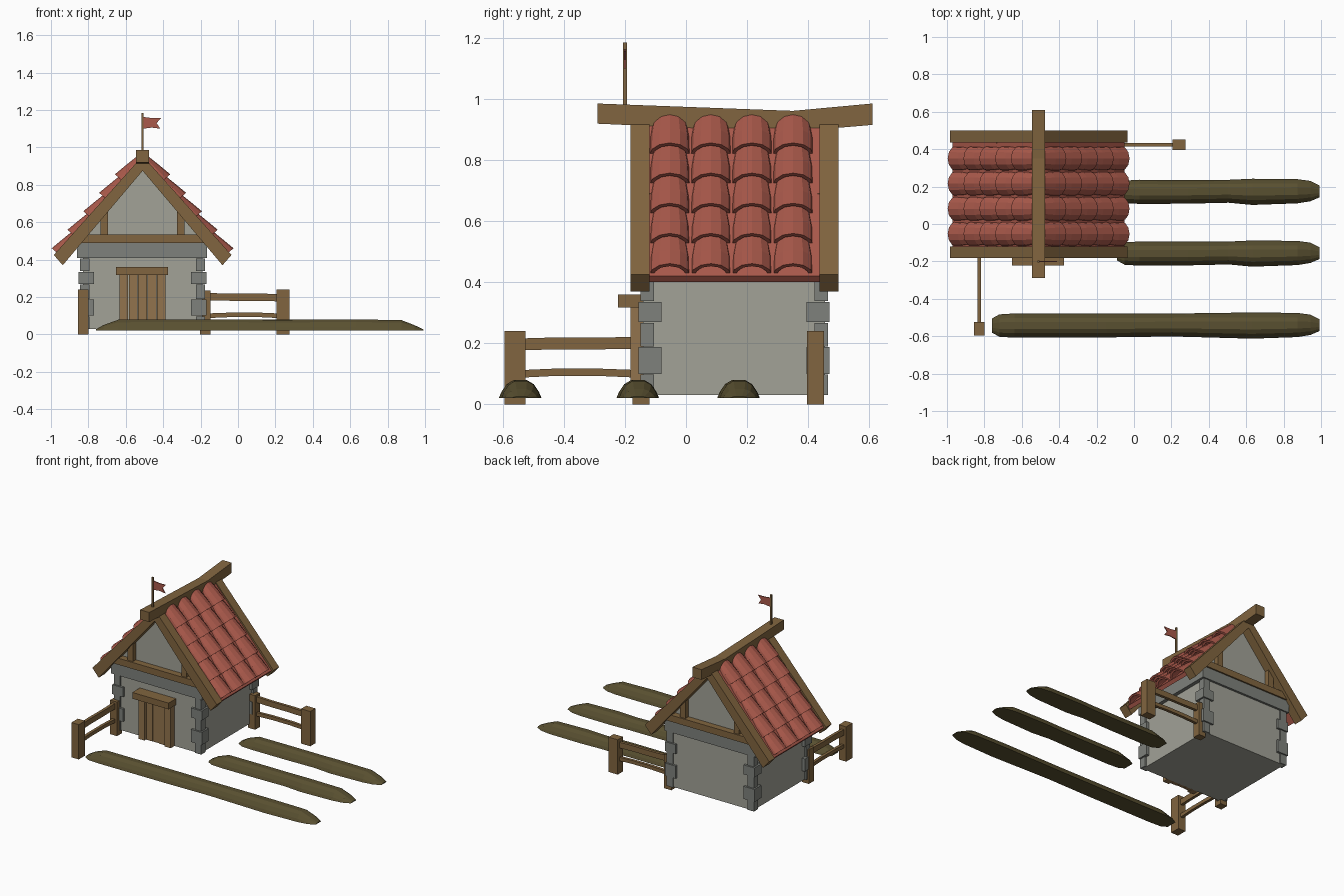
import bpy, random
from math import sin, cos, pi
from mathutils import Vector

if "Cube" in bpy.data.objects:
    bpy.data.objects.remove(bpy.data.objects["Cube"])

random.seed(4)
CX = -0.51  # centre line of the house


def mat(name, r, g, b):
    m = bpy.data.materials.new(name)
    m.diffuse_color = (r, g, b, 1)
    m.use_nodes = True
    m.node_tree.nodes["Principled BSDF"].inputs["Base Color"].default_value = m.diffuse_color
    return m


WOOD = mat("wood", .22, .13, .05)
DOOR = mat("door_wood", .29, .175, .075)
RED = mat("clay", .40, .10, .07)
SOIL = mat("soil", .10, .08, .03)
WALL = mat("plaster", .36, .36, .31)
STONE = mat("stone", .21, .22, .20)


def build(name, parts, material):
    """One object from several closed lofts; each part is a list of equal rings."""
    verts, faces = [], []
    for rings in parts:
        o, n = len(verts), len(rings[0])
        for r in rings:
            verts += [tuple(p) for p in r]
        for k in range(len(rings) - 1):
            for i in range(n):
                j = (i + 1) % n
                a = o + k * n
                faces.append((a + i, a + j, a + n + j, a + n + i))
        faces.append(tuple(o + i for i in reversed(range(n))))
        last = o + (len(rings) - 1) * n
        faces.append(tuple(last + i for i in range(n)))
    me = bpy.data.meshes.new(name)
    me.from_pydata(verts, [], faces)
    me.materials.append(material)
    ob = bpy.data.objects.new(name, me)
    bpy.context.collection.objects.link(ob)
    bpy.context.view_layer.objects.active = ob
    bpy.ops.object.mode_set(mode='EDIT')
    bpy.ops.mesh.select_all(action='SELECT')
    bpy.ops.mesh.normals_make_consistent(inside=False)
    bpy.ops.object.mode_set(mode='OBJECT')
    return ob


def box(x0, x1, y0, y1, z0, z1):
    return [[(x0, y0, z), (x1, y0, z), (x1, y1, z), (x0, y1, z)] for z in (z0, z1)]


def prism(profile, y0, y1):
    return [[(CX + x, y, z) for x, z in profile] for y in (y0, y1)]


# Walls, stone band and recessed gable
build("walls", [box(-.83, -.19, -.14, .455, .03, .42)], WALL)
build("stone_band", [box(-.86, -.165, -.155, .47, .41, .49)], STONE)
build("gable_wall", [prism([(-.335, .48), (.335, .48), (.335, .53), (0, .92), (-.335, .53)],
                           -.12, .435)], WALL)

# Corner stones, alternately long and short
stones = []
levels = [.03, .10, .19, .27, .338, .41]
for sx in (-1, 1):
    for sy in (-1, 1):
        for k in range(5):
            big = k % 2
            out = .022 if big else .014
            lx, ly = (.075, .075) if big else (.05, .05)
            x0, x1 = sorted((CX + sx * (.32 + out), CX + sx * (.32 - lx + .015)))
            yc = .1575
            y0, y1 = sorted((yc + sy * (.2975 + out * .7), yc + sy * (.2975 - ly + .015)))
            stones.append(box(x0, x1, y0, y1, levels[k], levels[k + 1] - .003))
build("corner_stones", stones, STONE)

# Timber frame of both gables
build("tie_beams", [box(-.858, -.163, -.165, -.11, .49, .535),
                    box(-.858, -.163, .425, .48, .49, .535)], WOOD)
build("gable_studs", [box(CX + s * .205 - .02, CX + s * .205 + .02, y, y + .04, .53, .69)
                      for s in (-1, 1) for y in (-.155, .43)], WOOD)
rafter = [(0, .955), (.475, .425), (.427, .37), (0, .875)]
build("rafters", [prism([(s * x, z) for x, z in rafter], y, y + .062)
                  for s in (-1, 1) for y in (-.182, .437)], WOOD)
build("ridge_beam", [[[(CX - .035, y, a), (CX + .035, y, a), (CX + .035, y, b), (CX - .035, y, b)]
                      for y, a, b in ((-.29, .919, .985), (.03, .905, .973),
                                      (.35, .893, .961), (.61, .915, .985))]], WOOD)

# Roof deck
deck = [(0, .945), (.46, .42), (.443, .40), (0, .905)]
build("roof_deck", [prism([(s * x, z) for x, z in deck], -.125, .445) for s in (-1, 1)], RED)


# Barrel tiles: open shells, lower lip wider and higher
def tile(side, yc, t_low):
    down, up = Vector((.65, 0, -.76)), Vector((.76, 0, .65))
    rings = []
    for t, w, h in ((t_low - .145, .056, .036), (t_low - .07, .066, .05), (t_low, .067, .062)):
        ring = []
        for inset, order in ((0, range(7)), (.013, range(6, -1, -1))):
            for i in order:
                a = pi * i / 6
                y = yc - (w - inset) * cos(a)
                hh = (h - inset) * sin(a) - .004
                p = Vector((0, 0, .94)) + down * t + up * hh
                ring.append((CX + side * p.x, y, p.z))
        rings.append(ring)
    return rings


build("roof_tiles", [tile(s, -.053 + .1345 * c, .68 - .13 * r)
                     for s in (-1, 1) for c in range(4) for r in range(5)], RED)

# Door of uneven planks with lintel
planks = []
for i in range(5):
    d = -.182 if i in (0, 4) else -.162 - random.random() * .012
    planks.append(box(-.635 + .05 * i + .001, -.587 + .05 * i, d, -.13, .03, .32))
build("door_planks", planks, DOOR)
build("door_lintel", [box(-.652, -.375, -.222, -.13, .317, .36)], WOOD)


# Fences: u runs outwards from the house, v across
def fence(name, place, length):
    parts = []

    def bar(us, v0, v1, zs):
        parts.append([[(*place(u, v0), a), (*place(u, v1), a), (*place(u, v1), b), (*place(u, v0), b)]
                      for u, (a, b) in zip(us, zs)])
    bar((0, .055), -.026, .026, [(0, .235)] * 2)
    bar((length - .07, length), -.028, .028, [(0, .24)] * 2)
    us = [.03, length * .35, length * .65, length - .03]
    bar(us, -.01, .01, [(.182, .222), (.18, .218), (.18, .219), (.176, .215)])
    bar(us, -.01, .01, [(.087, .112), (.093, .117), (.093, .117), (.086, .111)])
    build(name, parts, WOOD)


fence("side_fence", lambda u, v: (-.203 + u, .424 + v), .478)
fence("front_fence", lambda u, v: (-.828 + v, -.12 - u), .475)


# Garden beds: long soil mounds with flat undersides
def bed(yc, x0, x1):
    L = x1 - x0
    prof = [(-.068, .02), (-.06, .04), (-.043, .066), (-.02, .08),
            (.02, .08), (.043, .066), (.06, .04), (.068, .02)]
    rings = []
    for x, w, h, dy in ((x0, .55, .12, 0), (x0 + .04, .88, .5, 0), (x0 + .12, .95, .98, 0),
                        (x0 + L * .35, .93, 1, 0), (x0 + L * .55, .9, .97, .003),
                        (x1 - .36, 1.03, 1, 0), (x1 - .12, .95, .95, .003),
                        (x1 - .05, .8, .5, .004), (x1, .45, .1, .002)):
        rings.append([(x, yc + dy + y * w, .02 + (z - .02) * h) for y, z in prof])
    return rings


build("garden_beds", [bed(.172, -.09, .993), bed(-.158, -.09, .993), bed(-.543, -.76, .993)], SOIL)

# Flag with swallow tail on a thin pole
build("flag_pole", [box(CX - .006, CX + .006, -.206, -.194, .96, 1.185)], WOOD)
flag = [(0, 1.10), (.05, 1.106), (.095, 1.10), (.075, 1.13), (.098, 1.157), (.05, 1.157), (0, 1.163)]
build("flag", [prism(flag, -.203, -.197)], RED)
